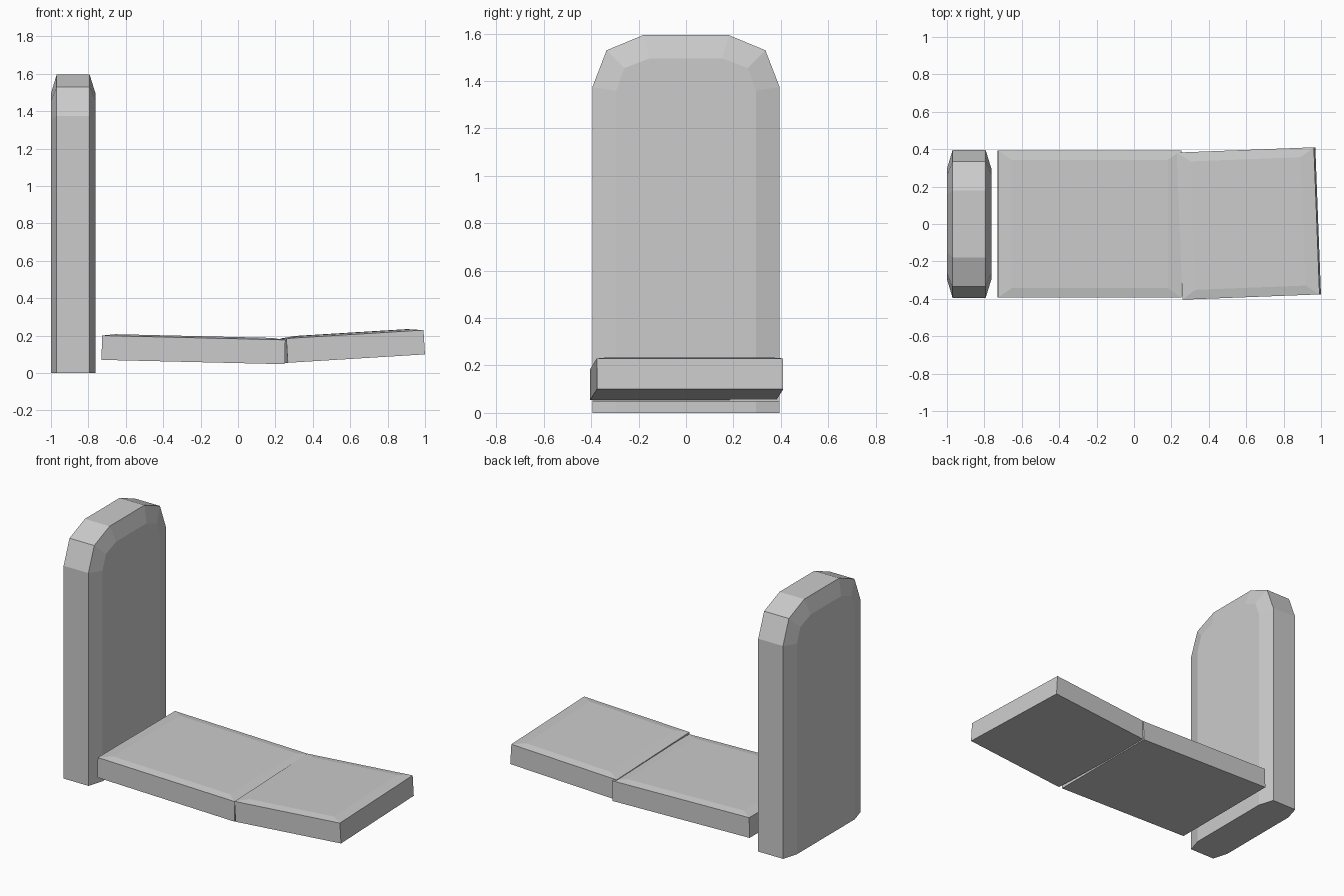
import bpy, bmesh
from math import radians
from mathutils import Matrix, Vector

if "Cube" in bpy.data.objects:
    bpy.data.objects.remove(bpy.data.objects["Cube"])


def loft(name, rings, matrix=Matrix()):
    """Skin closed rings of equal point count and cap both ends."""
    bm = bmesh.new()
    loops = [[bm.verts.new(matrix @ Vector(p)) for p in ring] for ring in rings]
    n = len(loops[0])
    for a, b in zip(loops, loops[1:]):
        for i in range(n):
            j = (i + 1) % n
            bm.faces.new((a[i], a[j], b[j], b[i]))
    bm.faces.new(loops[0])
    bm.faces.new(loops[-1])
    bmesh.ops.recalc_face_normals(bm, faces=bm.faces)
    mesh = bpy.data.meshes.new(name)
    bm.to_mesh(mesh)
    bm.free()
    obj = bpy.data.objects.new(name, mesh)
    bpy.context.collection.objects.link(obj)
    return obj


# Upright stone: full outline in the middle, smaller outline on both faces
outer = [(0.395, 0), (0.395, 1.375), (0.335, 1.53), (0.178, 1.595)]
inner = [(0.295, 0), (0.295, 1.36), (0.26, 1.455), (0.155, 1.495)]


def outline(x, half):
    return [(x, y, z) for y, z in half] + [(x, -y, z) for y, z in reversed(half)]


loft("headstone", [outline(-1.0, inner), outline(-0.97, outer),
                   outline(-0.793, outer), outline(-0.762, inner)])


# Ground slabs: thin boxes with a slightly raised, inset top
def rect(lx, ly, z):
    return [(-lx, -ly, z), (lx, -ly, z), (lx, ly, z), (-lx, ly, z)]


def slab(name, center, length, width, pitch, yaw):
    hx, hy = length / 2, width / 2
    m = (Matrix.Translation(center) @ Matrix.Rotation(radians(yaw), 4, 'Z')
         @ Matrix.Rotation(radians(pitch), 4, 'Y'))
    return loft(name, [rect(hx, hy, 0), rect(hx, hy, 0.13),
                       rect(hx - 0.072, hy - 0.05, 0.139)], m)


slab("large_slab", (-0.24, 0, 0.059), 0.98, 0.787, 1.35, 0)
slab("broken_slab", (0.618, 0.003, 0.0775), 0.735, 0.787, -3.5, 2.2)
